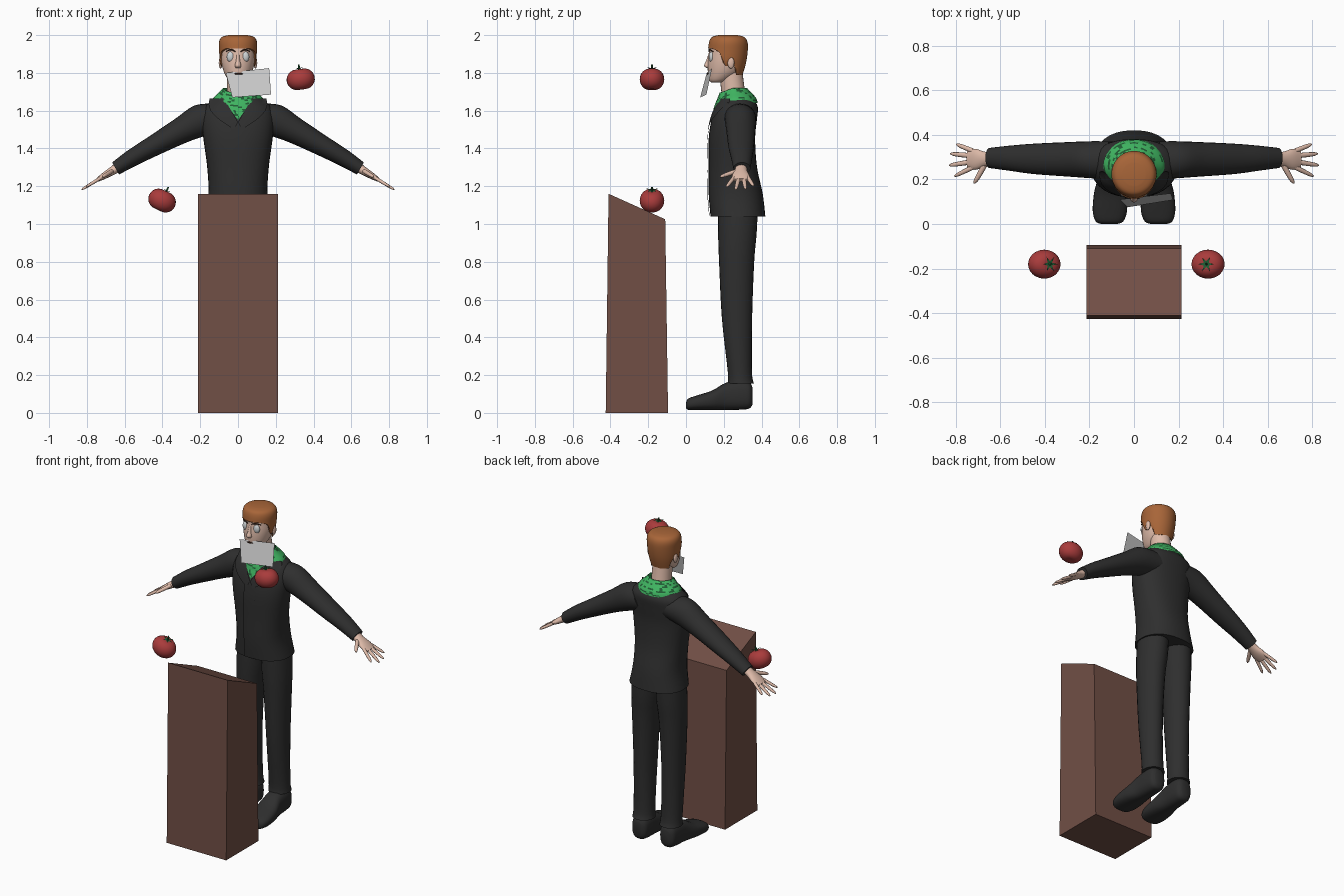
import bpy, bmesh, math, random
from mathutils import Vector, Matrix

random.seed(4)
if "Cube" in bpy.data.objects:
    bpy.data.objects.remove(bpy.data.objects["Cube"])


def material(name, *rgb):
    m = bpy.data.materials.new(name)
    m.use_nodes = True
    m.diffuse_color = (*rgb, 1)
    m.node_tree.nodes["Principled BSDF"].inputs["Base Color"].default_value = (*rgb, 1)
    return m


BLACK = material("suit black", .028, .028, .028)
WOOD = material("brown wood", .165, .078, .06)
SKIN = material("skin", .74, .5, .4)
HAIR = material("ginger hair", .39, .13, .04)
RED = material("tomato red", .4, .045, .045)
LEAF = material("leaf green", .015, .11, .035)
GREEN = material("shirt green", .05, .46, .12)
WHITE = material("eye white", .62, .65, .66)
PAPER = material("paper grey", .62, .62, .62)
DARK = material("dark brown", .04, .015, .008)


def finish(bm, name, mats, mirror=False, angle=50):
    """Turn a bmesh into a smooth shaded object, optionally mirrored in x."""
    bmesh.ops.recalc_face_normals(bm, faces=bm.faces)
    me = bpy.data.meshes.new(name)
    bm.to_mesh(me)
    bm.free()
    for m in mats:
        me.materials.append(m)
    for p in me.polygons:
        p.use_smooth = True
    me.set_sharp_from_angle(angle=math.radians(angle))
    ob = bpy.data.objects.new(name, me)
    bpy.context.collection.objects.link(ob)
    if mirror:
        ob.modifiers.new("Mirror", 'MIRROR').use_mirror_merge = False
    return ob


def smooth_rings(rings, steps=4):
    """Catmull-Rom interpolation between rings."""
    out = []
    for i in range(len(rings) - 1):
        a, b, c, d = (Vector(rings[min(max(k, 0), len(rings) - 1)]) for k in range(i - 1, i + 3))
        for s in range(steps):
            t = s / steps
            out.append(b + (c - a) * t / 2 + (a * 2 - b * 5 + c * 4 - d) * t * t / 2
                       + (b * 3 - a - c * 3 + d) * t ** 3 / 2)
    return out + [Vector(rings[-1])]


def loft_bm(rings, u=(1, 0, 0), v=(0, 1, 0), n=24, power=2.0, caps=True):
    """Rings of (x, y, z, half size along u, half size along v)."""
    bm = bmesh.new()
    u, v = Vector(u), Vector(v)
    loops = []
    for x, y, z, ru, rv in smooth_rings(rings):
        loop = []
        for k in range(n):
            c, s = math.cos(math.tau * k / n), math.sin(math.tau * k / n)
            pc = math.copysign(abs(c) ** (2 / power), c)
            ps = math.copysign(abs(s) ** (2 / power), s)
            loop.append(bm.verts.new(Vector((x, y, z)) + u * ru * pc + v * rv * ps))
        loops.append(loop)
    for a, b in zip(loops, loops[1:]):
        for k in range(n):
            bm.faces.new((a[k], a[k - 1], b[k - 1], b[k]))
    if caps:
        bm.faces.new(loops[0])
        bm.faces.new(loops[-1])
    return bm


def loft(name, rings, mat, mirror=False, **kw):
    return finish(loft_bm(rings, **kw), name, [mat], mirror)


def upright(rows, x=0):
    """Rows of (z, y centre, half width, half depth)."""
    return [(x, cy, z, rx, ry) for z, cy, rx, ry in rows]


def ellipsoid(name, loc, size, mat, mirror=False):
    bm = bmesh.new()
    bmesh.ops.create_uvsphere(bm, u_segments=20, v_segments=12, radius=1,
                              matrix=Matrix.LocRotScale(Vector(loc), None, Vector(size)))
    return finish(bm, name, [mat], mirror)


def sheet(name, point, mats, mirror=False, nu=6, nv=10, spots=0):
    """Thin cloth patch; point(u, v) gives the position."""
    bm = bmesh.new()
    g = [[bm.verts.new(point(i / nu, j / nv)) for i in range(nu + 1)] for j in range(nv + 1)]
    for j in range(nv):
        for i in range(nu):
            f = bm.faces.new((g[j][i], g[j][i + 1], g[j + 1][i + 1], g[j + 1][i]))
            f.material_index = int(random.random() < spots)
    return finish(bm, name, mats, mirror)


# Lectern with sloping top
bm = bmesh.new()
side = [(-.425, 0), (-.095, 0), (-.11, 1.025), (-.41, 1.16)]
f = bm.faces.new([bm.verts.new((-.213, y, z)) for y, z in side])
ext = bmesh.ops.extrude_face_region(bm, geom=[f])
bmesh.ops.translate(bm, vec=(.426, 0, 0), verts=[e for e in ext["geom"] if isinstance(e, bmesh.types.BMVert)])
finish(bm, "lectern", [WOOD], angle=10)

# Jacket body
torso = upright([(1.04, .275, .178, .145), (1.16, .263, .157, .143), (1.3, .248, .163, .128),
                 (1.45, .243, .183, .123), (1.55, .255, .192, .12), (1.62, .27, .175, .11),
                 (1.66, .27, .13, .085)])
loft("jacket", torso, BLACK, n=32, power=2.3)
fine = smooth_rings(torso)


def chest(x, z, lift=.005):
    """Point just in front of the jacket."""
    z2 = min(max(z, 1.041), 1.659)
    a, b = next((p, q) for p, q in zip(fine, fine[1:]) if p[2] <= z2 <= q[2])
    r = a.lerp(b, (z2 - a[2]) / (b[2] - a[2]))
    e = min(abs(x) / r[3], .97)
    return Vector((x, r[1] - r[4] * (1 - e ** 2.3) ** (1 / 2.3) - lift, z))


sheet("shirt_front", lambda u, v: chest((u - .5) * .16 * v, 1.55 + .11 * v, .006), [GREEN, LEAF], spots=.25)
sheet("lapel", lambda u, v: chest(.075 * v + u * (.02 + .08 * math.sin(2.4 * v)),
                                  1.5 + .165 * v + .04 * (1 - v) * (1 - u), .009), [BLACK], True)
sheet("jacket_placket", lambda u, v: chest((u - .5) * .08, 1.045 + .47 * v, .007), [BLACK])

# Spotted collar, dipping at the front
bm = loft_bm(upright([(1.64, .262, .142, .118), (1.665, .262, .132, .11), (1.695, .257, .102, .09),
                      (1.72, .25, .078, .073)]), n=40, caps=False)
for vert in bm.verts:
    vert.co.z -= max(0, .25 - vert.co.y) * .35
for f in bm.faces:
    f.material_index = int(random.random() < .25)
finish(bm, "collar", [GREEN, LEAF])

# Sleeves
loft("sleeve", [(.1, .285, 1.565, .085, .085), (.19, .288, 1.55, .083, .088), (.3, .29, 1.495, .077, .07),
                (.45, .292, 1.412, .068, .055), (.56, .295, 1.35, .056, .046), (.648, .296, 1.294, .045, .037)],
     BLACK, True, u=(0, 1, 0), v=(.5, 0, .86))

# Hands
along, up = Vector((.85, 0, -.52)), Vector((.52, 0, .85))


def hand_point(t, y):
    return Vector((.635, .293 + y, 1.3)) + along * t


def digit(name, start, end, r, u):
    rings = [(*hand_point(*start).lerp(hand_point(*end), t), r * s, r * s * .8)
             for t, s in ((0, 1), (.5, .95), (.85, .75), (1, .25))]
    loft(name, rings, SKIN, True, u=u, v=up, n=10)


loft("palm", [(*hand_point(t, y), w, h) for t, y, w, h in
              ((0, 0, .03, .026), (.04, -.003, .034, .022), (.09, -.003, .047, .017), (.13, -.002, .04, .01))],
     SKIN, True, u=(0, 1, 0), v=up, n=16)
for name, y, tip_t, tip_y in (("index", -.038, .2, -.078), ("middle", -.013, .228, -.03),
                              ("ring", .012, .222, .022), ("little", .034, .19, .064)):
    digit(name + "_finger", (.1, y), (tip_t, tip_y), .0115, (0, 1, 0))
digit("thumb", (.035, -.02), (.095, -.112), .015, along)

# Trousers and shoes
loft("trouser_leg", [(.097, .29, .155, .068, .07), (.098, .285, .22, .064, .064), (.1, .27, .5, .066, .08),
                     (.097, .268, .8, .078, .093), (.09, .272, .95, .086, .102), (.085, .275, 1.08, .084, .105)],
     BLACK, True)
loft("shoe", [(.11, .0, .04, .035, .015), (.11, .012, .046, .062, .03), (.108, .06, .054, .077, .039),
              (.106, .14, .067, .073, .052), (.102, .21, .087, .06, .072), (.1, .29, .095, .057, .078),
              (.1, .335, .093, .05, .07), (.1, .352, .09, .03, .045)],
     BLACK, True, v=(0, 0, 1), power=2.6)

# Neck and head
loft("neck", upright([(1.63, .26, .068, .068), (1.7, .25, .06, .063), (1.82, .235, .058, .062)]), SKIN)
loft("head", upright([(1.748, .165, .028, .03), (1.762, .177, .05, .055), (1.8, .2, .073, .084),
                      (1.85, .213, .087, .098), (1.9, .219, .091, .098), (1.95, .22, .086, .092),
                      (1.98, .22, .06, .065)]), SKIN, n=32)


def hairline(y):
    """Lowest hair height: fringe, sideburn, ear gap, nape."""
    pts = [(0, 1.925), (.135, 1.93), (.17, 1.915), (.185, 1.9), (.2, 1.84), (.222, 1.835),
           (.235, 1.87), (.25, 1.87), (.265, 1.79), (1, 1.77)]
    for (a, za), (b, zb) in zip(pts, pts[1:]):
        if y <= b:
            return za + (zb - za) * (y - a) / (b - a)


bm = loft_bm(upright([(1.775, .235, .07, .06), (1.85, .217, .094, .1), (1.92, .222, .1, .105),
                      (1.965, .224, .1, .101), (1.99, .223, .085, .085), (2, .223, .05, .05)]), n=48)
for vert in bm.verts:
    vert.co.z = max(vert.co.z, hairline(vert.co.y))
finish(bm, "hair", [HAIR])

# Face details
ellipsoid("ear", (.092, .238, 1.853), (.01, .018, .03), SKIN, True)
ellipsoid("eye", (.038, .135, 1.885), (.022, .014, .028), WHITE, True)
loft("nose", upright([(1.825, .122, .012, .012), (1.838, .117, .017, .021), (1.865, .121, .011, .014),
                      (1.905, .127, .007, .007)]), SKIN, n=12)
loft("eyebrow", [(.014, .121, 1.913, .003, .003), (.038, .124, 1.923, .004, .004),
                 (.064, .143, 1.913, .002, .003)], DARK, True, u=(0, 0, 1), n=8)
ellipsoid("mouth", (0, .118, 1.795), (.026, .008, .005), DARK)

# Sheet of paper
bm = bmesh.new()
bm.faces.new([bm.verts.new(p) for p in ((-.065, .11, 1.8), (-.03, .075, 1.67),
                                        (.175, .108, 1.685), (.165, .138, 1.825))])
finish(bm, "paper", [PAPER])


# Tomatoes with leafy tops
def tomato(name, loc, tilt):
    bm = bmesh.new()
    bmesh.ops.create_uvsphere(bm, u_segments=24, v_segments=14, radius=1)
    for vert in bm.verts:
        r = Vector(vert.co.xy).length
        vert.co = (vert.co.x * .075, vert.co.y * .065, vert.co.z * (.063 - .012 * (1 - r) ** 2))
    parts = [finish(bm, name, [RED])]
    bm = bmesh.new()
    hub = bm.verts.new((0, 0, .056))
    rim = [bm.verts.new((r * math.cos(k * math.pi / 6), r * math.sin(k * math.pi / 6), z))
           for k in range(12) for r, z in [((.036, .064), (.013, .058))[k % 2]]]
    for k in range(12):
        bm.faces.new((hub, rim[k - 1], rim[k]))
    bmesh.ops.create_cone(bm, cap_ends=True, segments=8, radius1=.006, radius2=.004, depth=.03,
                          matrix=Matrix.Translation((0, 0, .064)))
    parts.append(finish(bm, name + "_stem", [LEAF]))
    for ob in parts:
        ob.location = loc
        ob.rotation_euler = (0, math.radians(tilt), 0)


tomato("left_tomato", (.332, -.18, 1.766), -8)
tomato("right_tomato", (-.402, -.18, 1.124), 25)
